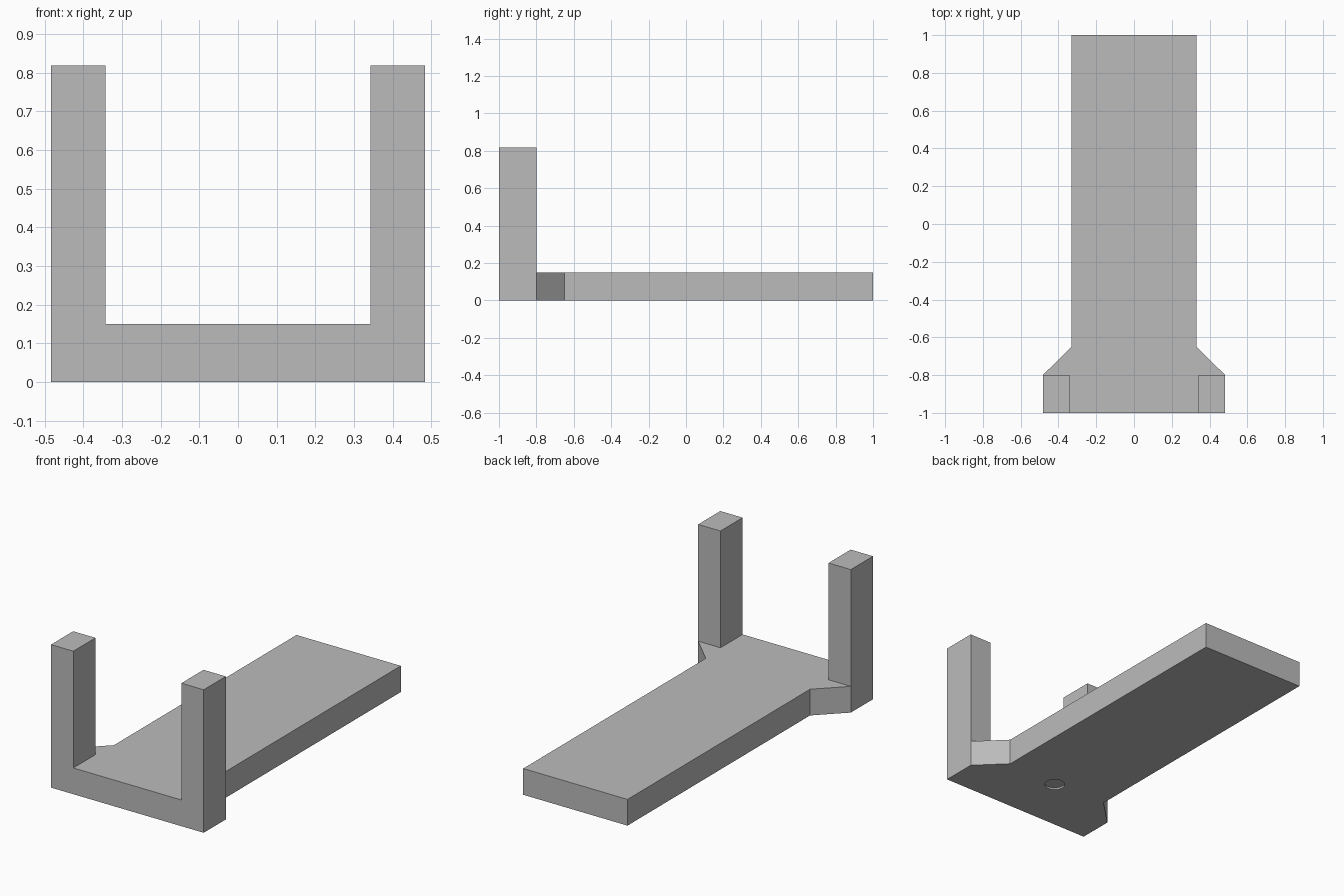
import bpy
import bmesh

cube = bpy.data.objects.get("Cube")
if cube:
    bpy.data.objects.remove(cube, do_unlink=True)

HALF_W, PLATE_W, THICK, HEIGHT = 0.483, 0.33, 0.15, 0.818
POST_IN, FRONT, POST_BACK, NECK, BACK = 0.342, -1.0, -0.8, -0.65, 1.0

grey = bpy.data.materials.new("plain grey")
grey.use_nodes = True
colour = (0.5, 0.5, 0.5, 1)
grey.diffuse_color = colour
grey.node_tree.nodes["Principled BSDF"].inputs["Base Color"].default_value = colour


def extrude_outline(name, outline, z0, z1):
    """Solid prism from a counter-clockwise outline."""
    bm = bmesh.new()
    face = bm.faces.new([bm.verts.new((x, y, z0)) for x, y in outline])
    top = bmesh.ops.extrude_face_region(bm, geom=[face])["geom"]
    for v in top:
        if isinstance(v, bmesh.types.BMVert):
            v.co.z = z1
    bmesh.ops.recalc_face_normals(bm, faces=bm.faces)
    mesh = bpy.data.meshes.new(name)
    bm.to_mesh(mesh)
    bm.free()
    mesh.materials.append(grey)
    obj = bpy.data.objects.new(name, mesh)
    bpy.context.collection.objects.link(obj)
    return obj


# Flat base with a flared front, mirrored from its left half
left = [(HALF_W, FRONT), (HALF_W, POST_BACK), (PLATE_W, NECK), (PLATE_W, BACK)]
right = [(-x, y) for x, y in reversed(left)]
base = extrude_outline("base_plate", left + right, 0, THICK)

# Shallow round recess under the base
bpy.ops.mesh.primitive_cylinder_add(vertices=32, radius=0.054, depth=0.02,
                                    location=(0, -0.668, 0))
cutter = bpy.context.object
cutter.name = "recess_cutter"
cutter.data.materials.append(grey)
cutter.hide_render = True
cutter.hide_set(True)
cut = base.modifiers.new("recess", "BOOLEAN")
cut.operation = "DIFFERENCE"
cut.object = cutter

# Upright posts at the two front corners
for side, name in ((1, "left_post"), (-1, "right_post")):
    x0, x1 = sorted((side * POST_IN, side * HALF_W))
    extrude_outline(name, [(x0, FRONT), (x1, FRONT), (x1, POST_BACK), (x0, POST_BACK)],
                    THICK, HEIGHT)
